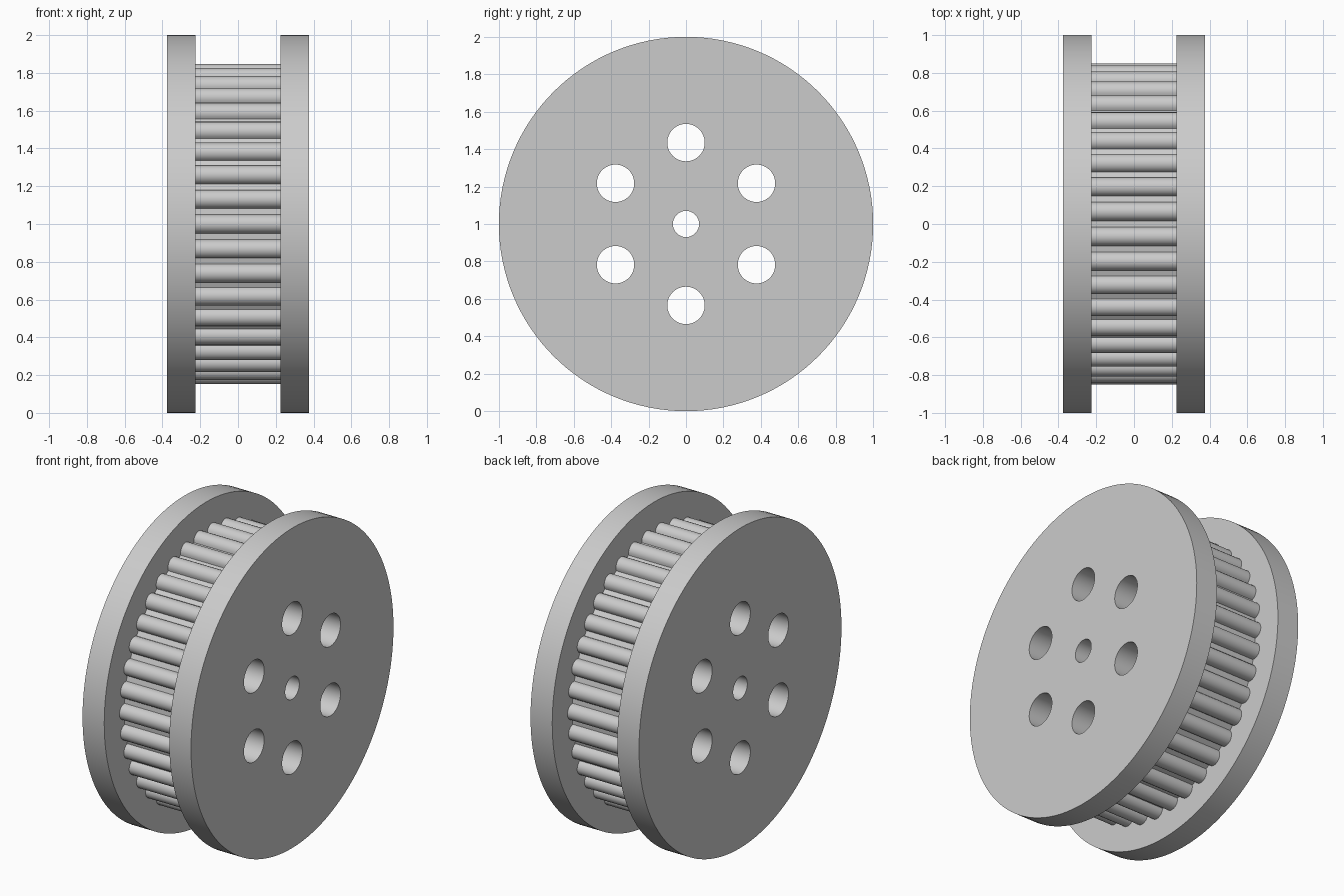
import bpy, bmesh
from math import sin, cos, pi, radians
from mathutils import Matrix

cube = bpy.data.objects.get("Cube")
if cube:
    bpy.data.objects.remove(cube, do_unlink=True)

GREY = (0.6, 0.6, 0.6, 1.0)
mat = bpy.data.materials.new("light grey")
mat.use_nodes = True
mat.diffuse_color = GREY
mat.node_tree.nodes["Principled BSDF"].inputs["Base Color"].default_value = GREY

TEETH, PITCH_R, TOOTH_R = 38, 0.80, 0.05
HALF_GAP, FLANGE = 0.225, 0.15
AXLE_Z = 1.0


def circle(r, cx=0.0, cy=0.0, n=48):
    return [(cx + r * cos(2 * pi * i / n), cy + r * sin(2 * pi * i / n)) for i in range(n)]


def toothed_outline(steps=10):
    """Half-round teeth standing on the pitch circle."""
    pts = []
    for k in range(TEETH):
        a = 2 * pi * k / TEETH
        for i in range(steps + 1):
            b = a - pi / 2 + pi * i / steps
            pts.append((PITCH_R * cos(a) + TOOTH_R * cos(b),
                        PITCH_R * sin(a) + TOOTH_R * sin(b)))
    return pts


# Axle bore and ring of six lightening holes
holes = [circle(0.07)]
for k in range(6):
    a = pi / 2 + k * pi / 3
    holes.append(circle(0.1, 0.435 * cos(a), 0.435 * sin(a)))


def plate(name, outline, x, thickness):
    """Extrude a pierced outline along the axle and centre it at x."""
    curve = bpy.data.curves.new(name, "CURVE")
    curve.dimensions = "2D"
    curve.fill_mode = "BOTH"
    curve.extrude = thickness / 2
    for loop in [outline] + holes:
        s = curve.splines.new("POLY")
        s.points.add(len(loop) - 1)
        for p, (u, v) in zip(s.points, loop):
            p.co = (u, v, 0, 1)
        s.use_cyclic_u = True
    obj = bpy.data.objects.new(name, curve)
    bpy.context.collection.objects.link(obj)
    bpy.ops.object.select_all(action="DESELECT")
    obj.select_set(True)
    bpy.context.view_layer.objects.active = obj
    bpy.ops.object.convert(target="MESH")
    obj = bpy.context.view_layer.objects.active
    obj.name = name

    # Weld the caps to the walls and turn the axis onto x
    turn = Matrix(((0, 0, 1, x), (1, 0, 0, 0), (0, 1, 0, AXLE_Z), (0, 0, 0, 1)))
    bm = bmesh.new()
    bm.from_mesh(obj.data)
    bm.transform(turn)
    bmesh.ops.remove_doubles(bm, verts=bm.verts, dist=0.0001)
    bmesh.ops.recalc_face_normals(bm, faces=bm.faces)
    bm.to_mesh(obj.data)
    bm.free()
    obj.data.materials.clear()
    obj.data.materials.append(mat)
    bpy.ops.object.shade_smooth_by_angle(angle=radians(30))
    return obj


# Toothed drum between two wide flanges
plate("toothed_drum", toothed_outline(), 0, 2 * HALF_GAP)
for side, sign in (("left", 1), ("right", -1)):
    plate(side + "_flange", circle(1.0, n=128), sign * (HALF_GAP + FLANGE / 2), FLANGE)
